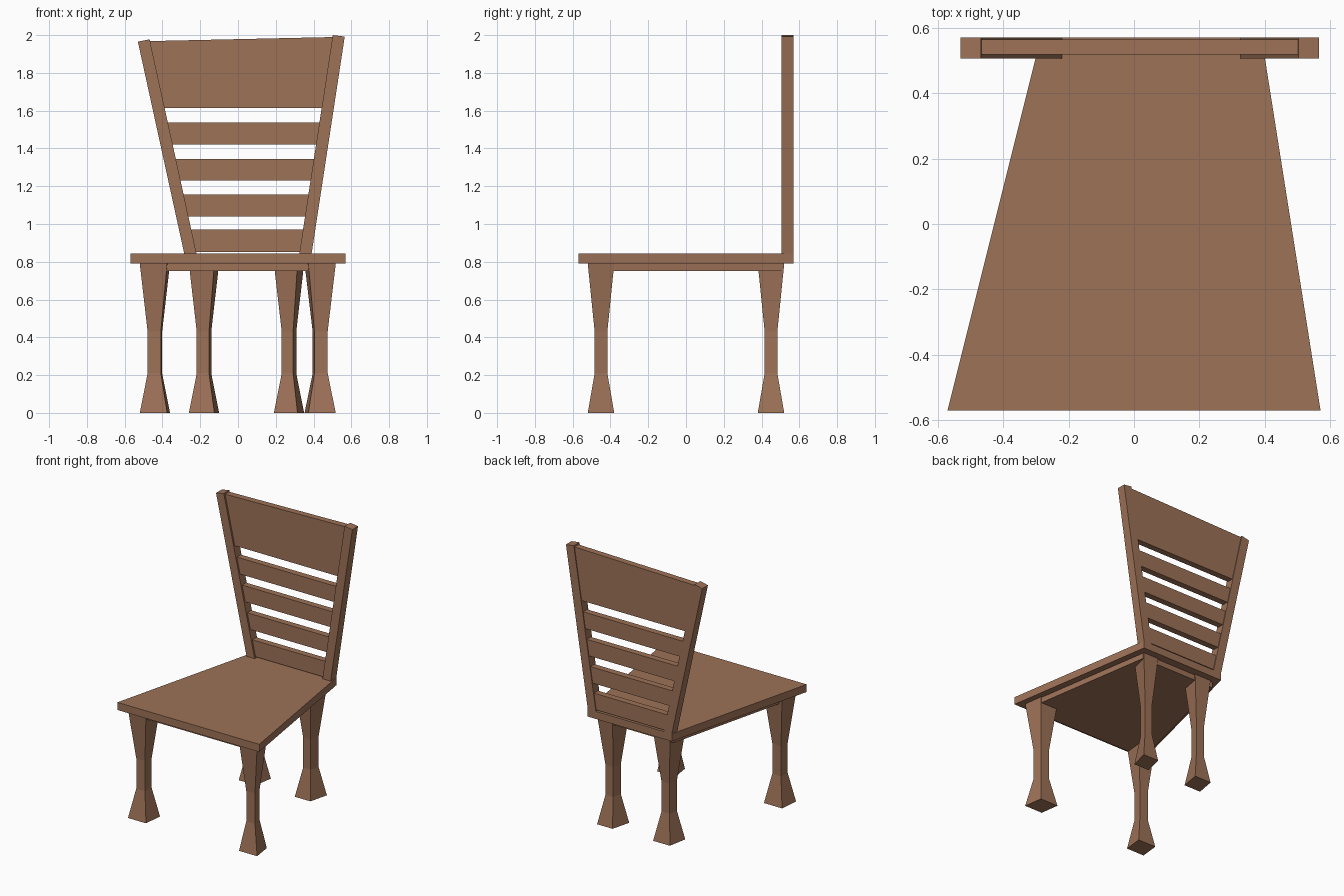
import bpy
import bmesh

cube = bpy.data.objects.get("Cube")
if cube:
    bpy.data.objects.remove(cube)

wood = bpy.data.materials.new("brown_wood")
wood.use_nodes = True
colour = (0.34, 0.168, 0.096, 1)
wood.diffuse_color = colour
wood.node_tree.nodes["Principled BSDF"].inputs["Base Color"].default_value = colour


def loft(name, rings):
    """Solid through a stack of four-cornered rings, capped at both ends."""
    bm = bmesh.new()
    loops = [[bm.verts.new(p) for p in ring] for ring in rings]
    for a, b in zip(loops, loops[1:]):
        for i in range(4):
            j = (i + 1) % 4
            bm.faces.new((a[i], a[j], b[j], b[i]))
    bm.faces.new(loops[0])
    bm.faces.new(loops[-1])
    bmesh.ops.recalc_face_normals(bm, faces=bm.faces)
    mesh = bpy.data.meshes.new(name)
    bm.to_mesh(mesh)
    bm.free()
    mesh.materials.append(wood)
    obj = bpy.data.objects.new(name, mesh)
    bpy.context.collection.objects.link(obj)
    return obj


def slab(name, outline, low, high):
    """Horizontal board from a plan outline."""
    return loft(name, [[(x, y, z) for x, y in outline] for z in (low, high)])


def upright(name, outline, front, back):
    """Vertical board from a front outline."""
    return loft(name, [[(x, y, z) for x, z in outline] for y in (front, back)])


# Tapered seat and the smaller board beneath it
slab("seat", [(-0.57, -0.57), (0.57, -0.57), (0.39, 0.57), (-0.285, 0.57)], 0.79, 0.845)
slab("seat_underboard", [(-0.51, -0.51), (0.51, -0.51), (0.35, 0.51), (-0.26, 0.51)], 0.75, 0.79)


# Legs: square section, pinched in the middle, skewed to follow the seat
def leg(name, cx, cy, width, skew):
    rings = []
    for z, s in ((0, 1), (0.21, 0.48), (0.43, 0.48), (0.79, 1)):
        w, d, k = width * s / 2, 0.07 * s, skew * s / 2
        rings.append([(cx - w - k, cy - d, z), (cx + w - k, cy - d, z),
                      (cx + w + k, cy + d, z), (cx - w + k, cy + d, z)])
    loft(name, rings)


leg("front_right_leg", -0.44, -0.45, 0.145, 0.015)
leg("front_left_leg", 0.435, -0.45, 0.145, -0.02)
leg("back_right_leg", -0.18, 0.45, 0.135, 0.025)
leg("back_left_leg", 0.27, 0.45, 0.125, 0.035)

# Leaning back posts
upright("right_back_post", [(-0.285, 0.845), (-0.22, 0.845), (-0.468, 1.978), (-0.53, 1.965)], 0.505, 0.57)
upright("left_back_post", [(0.325, 0.845), (0.39, 0.845), (0.565, 1.992), (0.502, 2.0)], 0.505, 0.57)


# Slats end inside the posts
def post_centres(z):
    t = (z - 0.845) / 1.135
    return -0.235 - 0.248 * t, 0.34 + 0.176 * t


def slat(name, low, left_top, right_top):
    l0, r0 = post_centres(low)
    l1, r1 = post_centres(left_top)[0], post_centres(right_top)[1]
    upright(name, [(l0, low), (r0, low), (r1, right_top), (l1, left_top)], 0.518, 0.564)


for i, (low, high) in enumerate(((0.853, 0.97), (1.04, 1.155), (1.23, 1.345), (1.42, 1.537))):
    slat(f"back_slat_{i + 1}", low, high, high)
slat("top_back_panel", 1.615, 1.968, 1.99)
